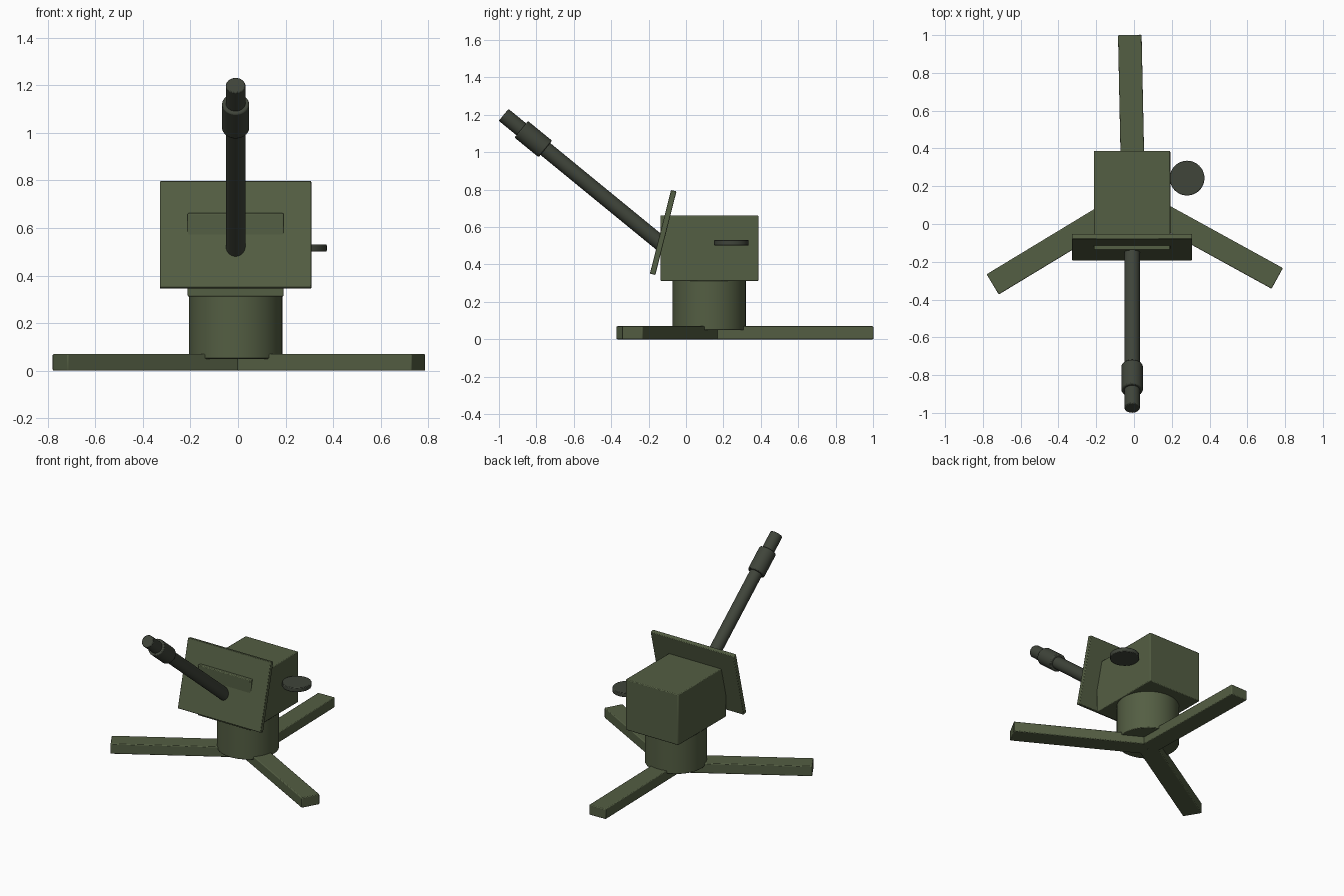
import bpy
from math import radians, sin, cos
from mathutils import Vector

cube = bpy.data.objects.get("Cube")
if cube:
    bpy.data.objects.remove(cube, do_unlink=True)


def material(name, rgb):
    m = bpy.data.materials.new(name)
    m.use_nodes = True
    m.diffuse_color = (*rgb, 1)
    m.node_tree.nodes["Principled BSDF"].inputs["Base Color"].default_value = (*rgb, 1)
    return m


GREEN = material("olive green", (0.088, 0.112, 0.056))
STEEL = material("dark gunmetal", (0.050, 0.058, 0.042))


def finish(name, mat, bevel):
    ob = bpy.context.object
    ob.name = name
    ob.data.materials.append(mat)
    bpy.ops.object.transform_apply(location=False, rotation=False, scale=True)
    mod = ob.modifiers.new("soft edges", 'BEVEL')
    mod.width, mod.segments = bevel, 2
    mod.limit_method = 'ANGLE'
    bpy.ops.object.shade_smooth_by_angle(angle=radians(35))
    return ob


def box(name, centre, size, mat, rotation=(0, 0, 0), bevel=0.005):
    bpy.ops.mesh.primitive_cube_add(size=1, location=centre, rotation=rotation)
    bpy.context.object.scale = size
    return finish(name, mat, bevel)


def rod(name, start, end, radius, mat, bevel=0.004):
    start, end = Vector(start), Vector(end)
    axis = end - start
    bpy.ops.mesh.primitive_cylinder_add(
        vertices=48, radius=radius, depth=axis.length, location=(start + end) / 2,
        rotation=axis.to_track_quat('Z', 'Y').to_euler())
    return finish(name, mat, bevel)


MID = -0.01  # centre line of the gun

# Three outrigger legs meeting under the pedestal
leg_length = 0.87
for i, name in enumerate(("rear_leg", "right_leg", "left_leg")):
    a = radians(91.2 + 120 * i)
    centre = (-0.004 + cos(a) * leg_length / 2, 0.131 + sin(a) * leg_length / 2, 0.035)
    box(name, centre, (leg_length, 0.125, 0.07), GREEN, (0, 0, a))

# Pedestal and gun housing
rod("pedestal", (MID, 0.124, 0.05), (MID, 0.124, 0.33), 0.196, GREEN)
box("housing", (MID, 0.125, 0.487), (0.404, 0.524, 0.35), GREEN)

# Shield leaning back
box("shield", (MID, -0.122, 0.571), (0.636, 0.03, 0.461), GREEN, (radians(-14.2), 0, 0), 0.004)

# Barrel with muzzle sleeve, measured back from the tip
elevation = radians(39.3)
tip = Vector((MID, -0.975, 1.2))
back = Vector((0, cos(elevation), -sin(elevation)))
rod("barrel", tip, tip + back * 1.16, 0.041, STEEL)
rod("muzzle_sleeve", tip + back * 0.122, tip + back * 0.288, 0.057, STEEL, 0.006)

# Aiming handwheel on the left side
rod("handwheel", (0.281, 0.243, 0.501), (0.281, 0.243, 0.531), 0.092, STEEL)
